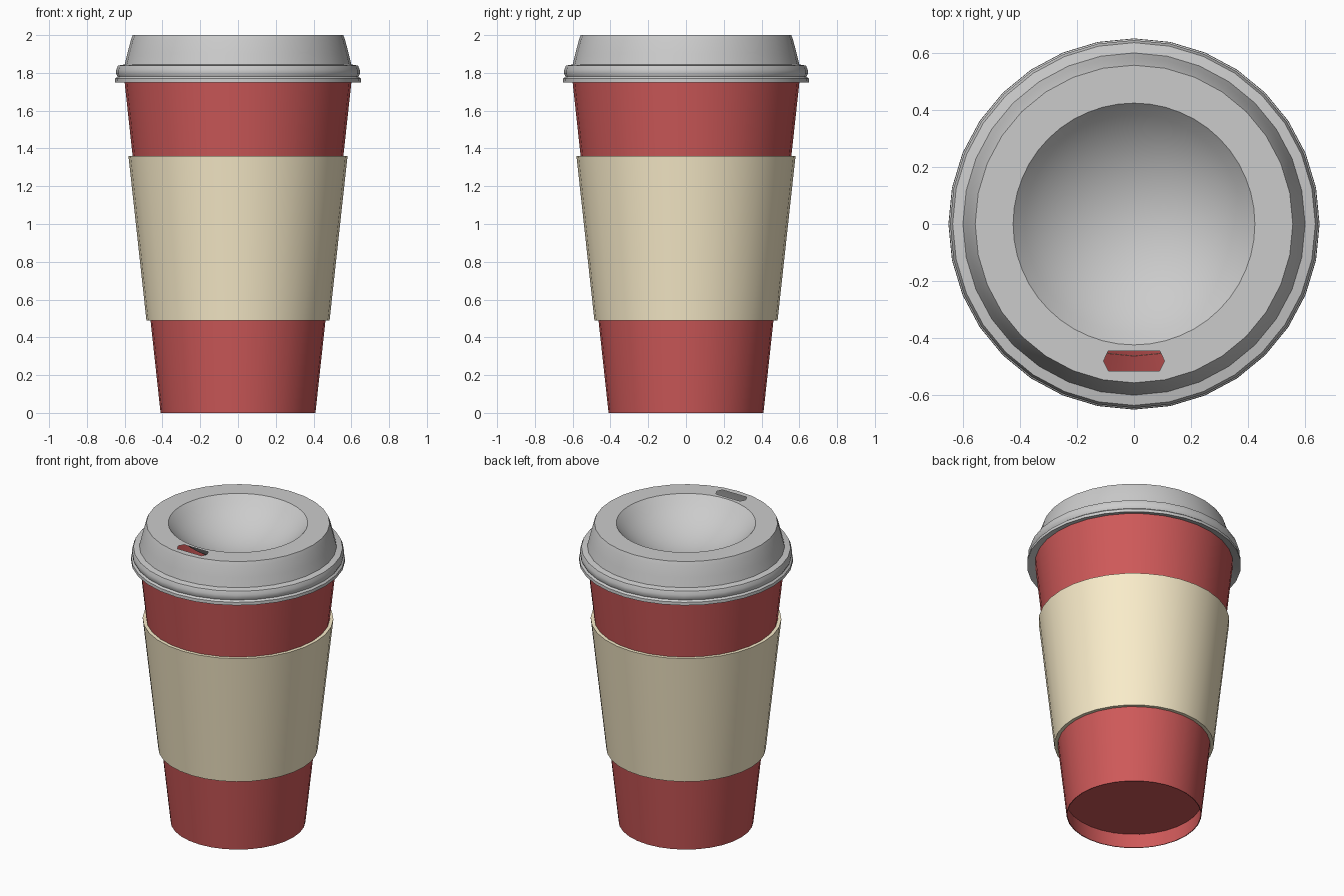
import bpy, bmesh, math

if "Cube" in bpy.data.objects:
    bpy.data.objects.remove(bpy.data.objects["Cube"])

SIDES = 32


def ring(bm, r, z, n=SIDES):
    """One circle of vertices, or a single centre vertex when r is 0."""
    if r == 0:
        return [bm.verts.new((0, 0, z))]
    return [bm.verts.new((r * math.cos(2 * math.pi * i / n),
                          r * math.sin(2 * math.pi * i / n), z)) for i in range(n)]


def lathe(bm, profile, n=SIDES):
    """Revolve (radius, height) points about z; returns the first and last rings."""
    rings = [ring(bm, r, z, n) for r, z in profile]
    for a, b in zip(rings, rings[1:]):
        for i in range(n):
            j = (i + 1) % n
            if len(a) == 1:
                bm.faces.new((a[0], b[j], b[i]))
            elif len(b) == 1:
                bm.faces.new((a[i], a[j], b[0]))
            else:
                bm.faces.new((a[i], a[j], b[j], b[i]))
    return rings[0], rings[-1]


def loop_edges(bm, verts):
    edges = []
    for a, b in zip(verts, verts[1:] + verts[:1]):
        edges.append(bm.edges.get((a, b)) or bm.edges.new((a, b)))
    return edges


def finish(name, bm, color=None, angle=32):
    bm.normal_update()
    mesh = bpy.data.meshes.new(name)
    bm.to_mesh(mesh)
    bm.free()
    obj = bpy.data.objects.new(name, mesh)
    bpy.context.collection.objects.link(obj)
    mesh.polygons.foreach_set("use_smooth", [True] * len(mesh.polygons))
    mesh.set_sharp_from_angle(angle=math.radians(angle))
    if color:
        mat = bpy.data.materials.new(name + "_color")
        mat.diffuse_color = (*color, 1)
        mat.use_nodes = True
        mat.node_tree.nodes["Principled BSDF"].inputs["Base Color"].default_value = mat.diffuse_color
        mesh.materials.append(mat)
    return obj


# Tapered cup body with a recessed base, open at the top under the lid
bm = bmesh.new()
lathe(bm, [(0, 0.1), (0.415, 0.1), (0.405, 0), (0.41, 0), (0.602, 1.765)])
finish("cup_body", bm, (0.62, 0.10, 0.10))

# Cardboard sleeve with a visible thickness at both edges
bm = bmesh.new()
lathe(bm, [(0.462, 0.49), (0.485, 0.49), (0.58, 1.36), (0.556, 1.36)])
finish("sleeve", bm, (0.95, 0.84, 0.59))

# Lid: flange, bead and sloped wall
bm = bmesh.new()
_, top_rim = lathe(bm, [(0.602, 1.765), (0.651, 1.75), (0.65, 1.77), (0.638, 1.78),
                        (0.645, 1.795), (0.645, 1.815), (0.636, 1.838),
                        (0.60, 1.845), (0.585, 1.905), (0.567, 1.975), (0.557, 2.0)])

# Lid: spherical dish
dish_r, depth = 0.424, 0.2
sphere_r = (dish_r ** 2 + depth ** 2) / (2 * depth)
arc = math.asin(dish_r / sphere_r)
dish = [(sphere_r * math.sin(arc * (1 - k / 8)),
         2 - depth + sphere_r * (1 - math.cos(arc * (1 - k / 8)))) for k in range(8)]
dish_rim, _ = lathe(bm, dish + [(0, 2 - depth)], 48)

# Lid: flat top ring with an open drinking slot at the front
slot = [bm.verts.new((x, y, 2)) for x, y in
        [(-0.107, -0.48), (-0.09, -0.515), (0.09, -0.515),
         (0.107, -0.48), (0.09, -0.445), (-0.09, -0.445)]]
edges = [e for loop in (top_rim, dish_rim, slot) for e in loop_edges(bm, loop)]
bmesh.ops.triangle_fill(bm, use_beauty=True, use_dissolve=False,
                        edges=edges, normal=(0, 0, 1))
finish("lid", bm, angle=42)
